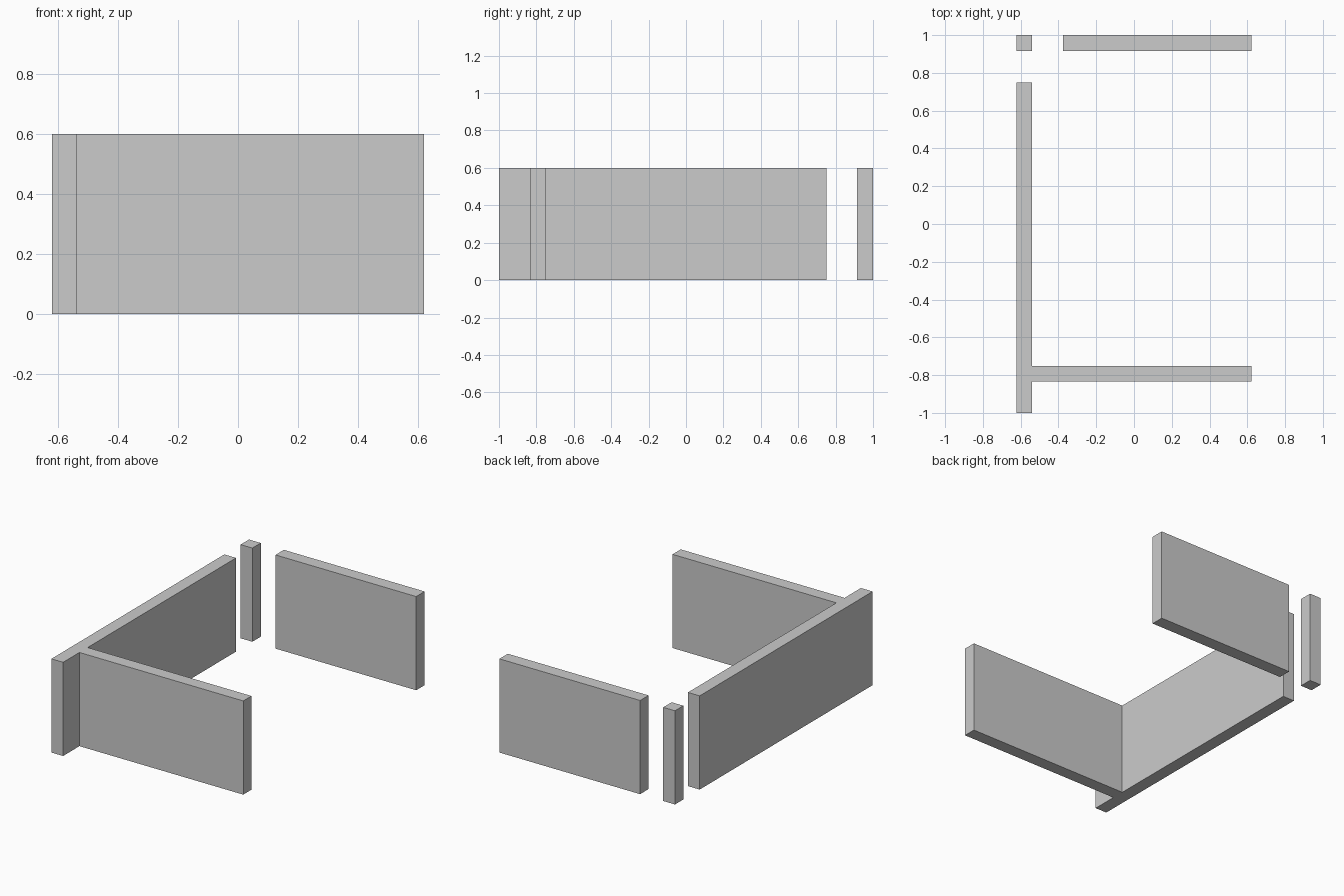
import bpy, bmesh

if "Cube" in bpy.data.objects:
    bpy.data.objects.remove(bpy.data.objects["Cube"])

HEIGHT = 0.6
LEFT, INNER, RIGHT = -0.622, -0.539, 0.622   # wall lines along x


def extruded(name, outline):
    """Raise a floor-plan outline (counter-clockwise) to the wall height."""
    bm = bmesh.new()
    base = bm.faces.new([bm.verts.new((x, y, 0)) for x, y in outline])
    top = bmesh.ops.extrude_face_region(bm, geom=[base], use_keep_orig=True)["geom"]
    bmesh.ops.translate(bm, vec=(0, 0, HEIGHT),
                        verts=[v for v in top if isinstance(v, bmesh.types.BMVert)])
    bmesh.ops.recalc_face_normals(bm, faces=bm.faces)
    mesh = bpy.data.meshes.new(name)
    bm.to_mesh(mesh)
    bm.free()
    obj = bpy.data.objects.new(name, mesh)
    bpy.context.collection.objects.link(obj)
    return obj


def rect(x0, x1, y0, y1):
    return [(x0, y0), (x1, y0), (x1, y1), (x0, y1)]


# Long side wall with the front wall joined to it in a T
extruded("side_and_front_wall", [
    (LEFT, -1), (INNER, -1), (INNER, -0.835), (RIGHT, -0.835),
    (RIGHT, -0.752), (INNER, -0.752), (INNER, 0.75), (LEFT, 0.75)])

# Free-standing corner post and back wall
extruded("corner_post", rect(LEFT, INNER, 0.915, 1))
extruded("back_wall", rect(-0.375, RIGHT, 0.915, 1))
